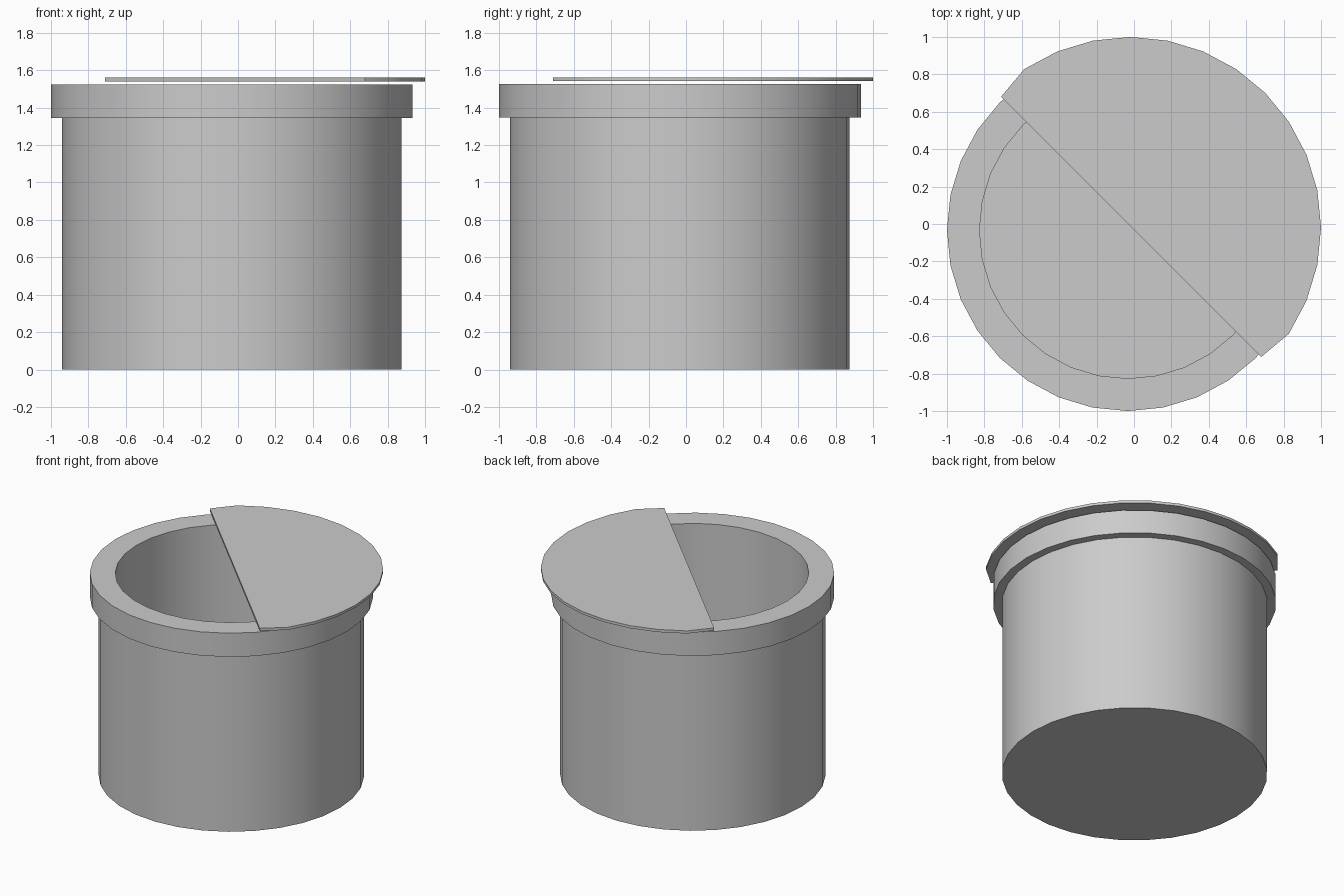
import bpy, bmesh
from math import sin, cos, radians, pi

if "Cube" in bpy.data.objects:
    bpy.data.objects.remove(bpy.data.objects["Cube"])

SIDES = 32
C = -0.033  # the pot sits slightly off centre in x and y


def finish(name, bm):
    bmesh.ops.recalc_face_normals(bm, faces=bm.faces[:])
    mesh = bpy.data.meshes.new(name)
    bm.to_mesh(mesh)
    bm.free()
    ob = bpy.data.objects.new(name, mesh)
    bpy.context.collection.objects.link(ob)
    bpy.ops.object.select_all(action='DESELECT')
    ob.select_set(True)
    bpy.context.view_layer.objects.active = ob
    bpy.ops.object.shade_smooth_by_angle(angle=radians(30))
    return ob


# Pot: lathed profile from outer base, over the rim, down to the inner floor
profile = [(0.907, 0), (0.907, 1.346), (0.967, 1.346), (0.967, 1.525),
           (0.793, 1.525), (0.793, 0.11)]
bm = bmesh.new()
rings = [[bm.verts.new((C + r * cos(2 * pi * i / SIDES), C + r * sin(2 * pi * i / SIDES), z))
          for i in range(SIDES)] for r, z in profile]
for a, b in zip(rings, rings[1:]):
    for i in range(SIDES):
        j = (i + 1) % SIDES
        bm.faces.new((a[i], a[j], b[j], b[i]))
bm.faces.new(rings[0])
bm.faces.new(rings[-1])
finish("pot", bm)

# Half lid: thin half disc with a diagonal straight edge, floating over the rim
step = 360 / SIDES
outline = [(0.68, -0.711)]
outline += [(-0.02 + 1.02 * cos(radians(k * step)), -0.02 + 1.02 * sin(radians(k * step)))
            for k in range(-3, 12)]
outline += [(-0.711, 0.68)]
bm = bmesh.new()
face = bm.faces.new([bm.verts.new((x, y, 1.541)) for x, y in outline])
ext = bmesh.ops.extrude_face_region(bm, geom=[face], use_keep_orig=True)
bmesh.ops.translate(bm, vec=(0, 0, 0.02),
                    verts=[v for v in ext["geom"] if isinstance(v, bmesh.types.BMVert)])
finish("half_lid", bm)
